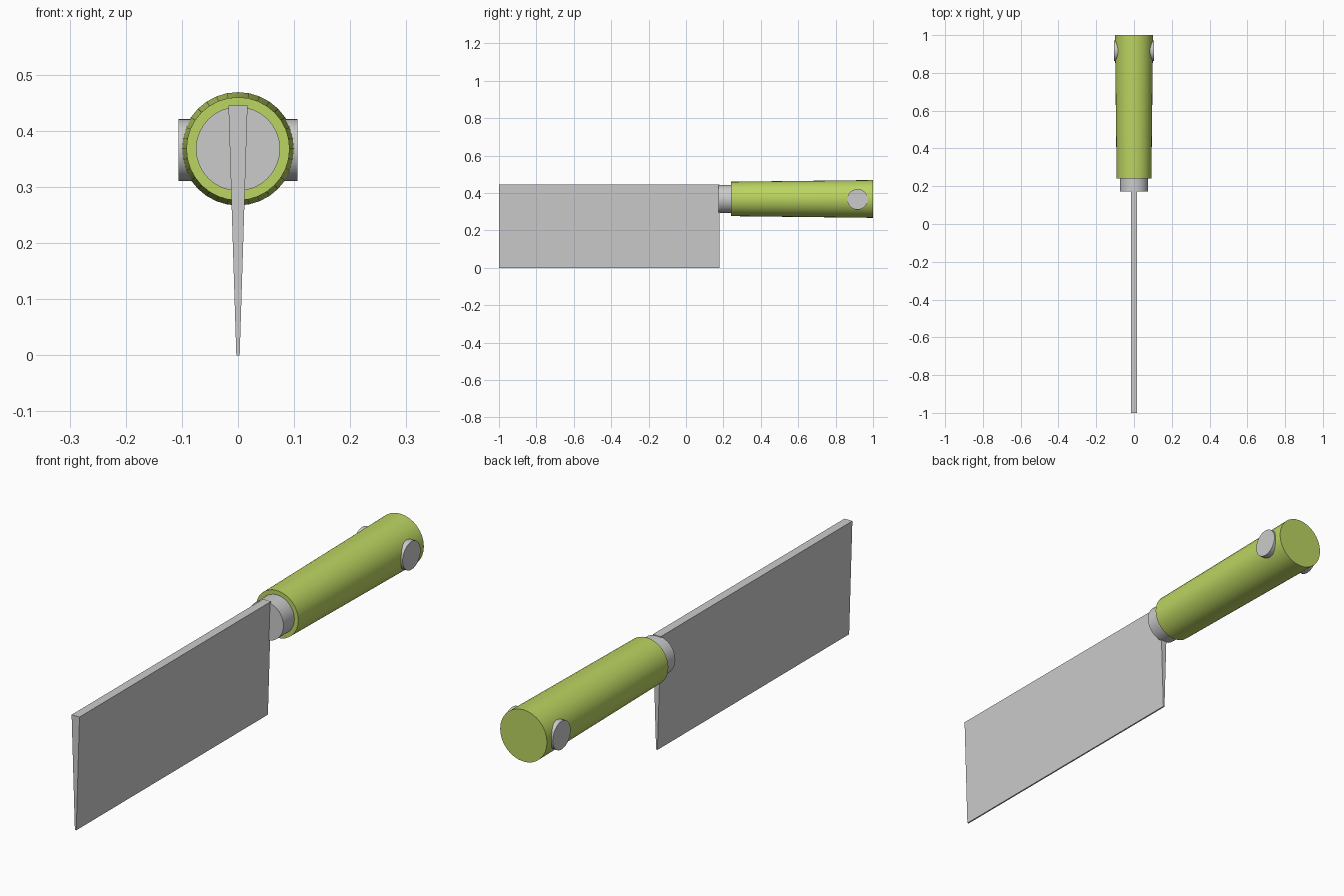
import bpy, bmesh, math
from mathutils import Matrix

if "Cube" in bpy.data.objects:
    bpy.data.objects.remove(bpy.data.objects["Cube"])

AXIS_Z = 0.368

green = bpy.data.materials.new("green_handle")
green.diffuse_color = (0.50, 0.66, 0.12, 1)
green.use_nodes = True
green.node_tree.nodes["Principled BSDF"].inputs["Base Color"].default_value = green.diffuse_color


def finish(name, bm, mat=None, smooth=True):
    bmesh.ops.recalc_face_normals(bm, faces=bm.faces)
    me = bpy.data.meshes.new(name)
    bm.to_mesh(me)
    bm.free()
    ob = bpy.data.objects.new(name, me)
    bpy.context.collection.objects.link(ob)
    if mat:
        me.materials.append(mat)
    if smooth:
        bpy.ops.object.select_all(action='DESELECT')
        ob.select_set(True)
        bpy.context.view_layer.objects.active = ob
        bpy.ops.object.shade_smooth_by_angle(angle=math.radians(35))
    return ob


def rod(name, r1, r2, length, centre, rotation, mat=None):
    bm = bmesh.new()
    bmesh.ops.create_cone(bm, cap_ends=True, segments=32, radius1=r1, radius2=r2,
                          depth=length, matrix=Matrix.Translation(centre) @ rotation)
    return finish(name, bm, mat)


along_y = Matrix.Rotation(-math.pi / 2, 4, 'X')
along_x = Matrix.Rotation(math.pi / 2, 4, 'Y')

# blade: wedge section extruded along y
bm = bmesh.new()
section = [(-0.003, 0), (0.003, 0), (0.017, 0.445), (-0.017, 0.445)]
face = bm.faces.new([bm.verts.new((x, -1, z)) for x, z in section])
ext = bmesh.ops.extrude_face_region(bm, geom=[face], use_keep_orig=True)
bmesh.ops.translate(bm, vec=(0, 1.18, 0),
                    verts=[g for g in ext["geom"] if isinstance(g, bmesh.types.BMVert)])
finish("blade", bm, smooth=False)

# ferrule joining blade and handle
rod("ferrule", 0.075, 0.075, 0.10, (0, 0.223, AXIS_Z), along_y)

# tapered handle
rod("handle", 0.092, 0.101, 0.76, (0, 0.62, AXIS_Z), along_y, green)

# rivet through the handle end
rod("rivet", 0.055, 0.055, 0.212, (0, 0.917, AXIS_Z - 0.002), along_x)
